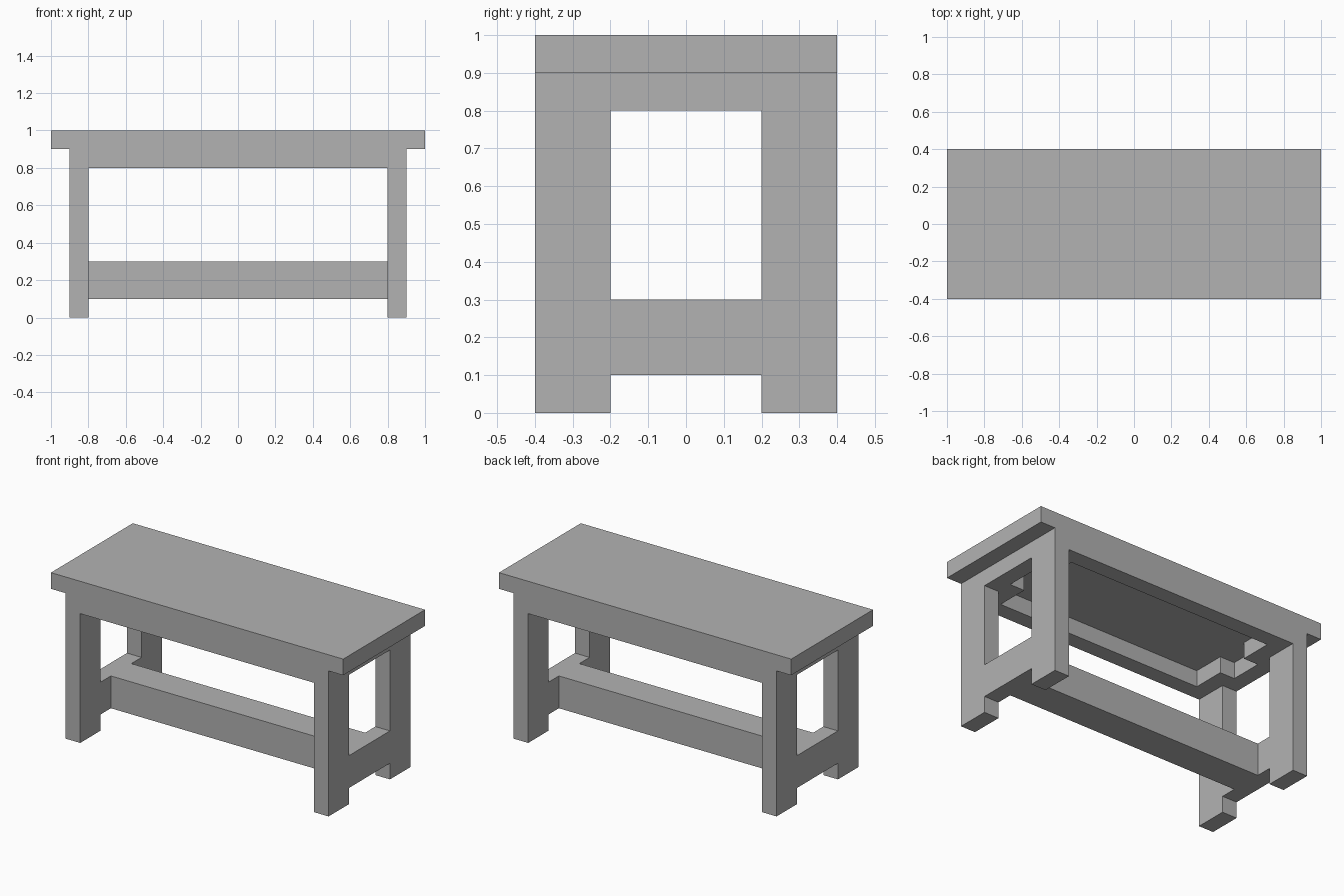
import bpy
import bmesh
from mathutils import Vector

cube = bpy.data.objects.get("Cube")
if cube:
    bpy.data.objects.remove(cube, do_unlink=True)

# One plain grey for the whole bench
GREY = (0.448, 0.448, 0.448, 1.0)
grey = bpy.data.materials.new("plain_grey")
grey.use_nodes = True
grey.diffuse_color = GREY
grey.node_tree.nodes["Principled BSDF"].inputs["Base Color"].default_value = GREY


def box(name, low, high):
    """Axis-aligned box between two opposite corners."""
    low, high = Vector(low), Vector(high)
    bm = bmesh.new()
    bmesh.ops.create_cube(bm, size=1)
    bmesh.ops.scale(bm, vec=high - low, verts=bm.verts)
    bmesh.ops.translate(bm, vec=(low + high) / 2, verts=bm.verts)
    mesh = bpy.data.meshes.new(name)
    bm.to_mesh(mesh)
    bm.free()
    mesh.materials.append(grey)
    obj = bpy.data.objects.new(name, mesh)
    bpy.context.collection.objects.link(obj)
    return obj


def mirrored(name, low, high, x=False, y=False):
    """Box repeated across the centre planes."""
    obj = box(name, low, high)
    mod = obj.modifiers.new("mirror", 'MIRROR')
    mod.use_axis = (x, y, False)
    mod.use_mirror_merge = False
    return obj


# Seat plank, overhanging at both ends
box("seat", (-1, -0.4, 0.9), (1, 0.4, 1))

# Four broad legs
mirrored("legs", (0.8, 0.2, 0), (0.9, 0.4, 0.9), x=True, y=True)

# Frame under the seat: long aprons, end rails and inner corner blocks
mirrored("aprons", (-0.8, 0.3, 0.8), (0.8, 0.4, 0.9), y=True)
mirrored("upper_end_rails", (0.8, -0.2, 0.8), (0.9, 0.2, 0.9), x=True)
mirrored("corner_blocks", (0.7, 0.1, 0.8), (0.8, 0.3, 0.9), x=True, y=True)

# Low end rails joined by a long central stretcher
mirrored("lower_end_rails", (0.8, -0.2, 0.1), (0.9, 0.2, 0.3), x=True)
box("stretcher", (-0.8, -0.1, 0.1), (0.8, 0.1, 0.3))
